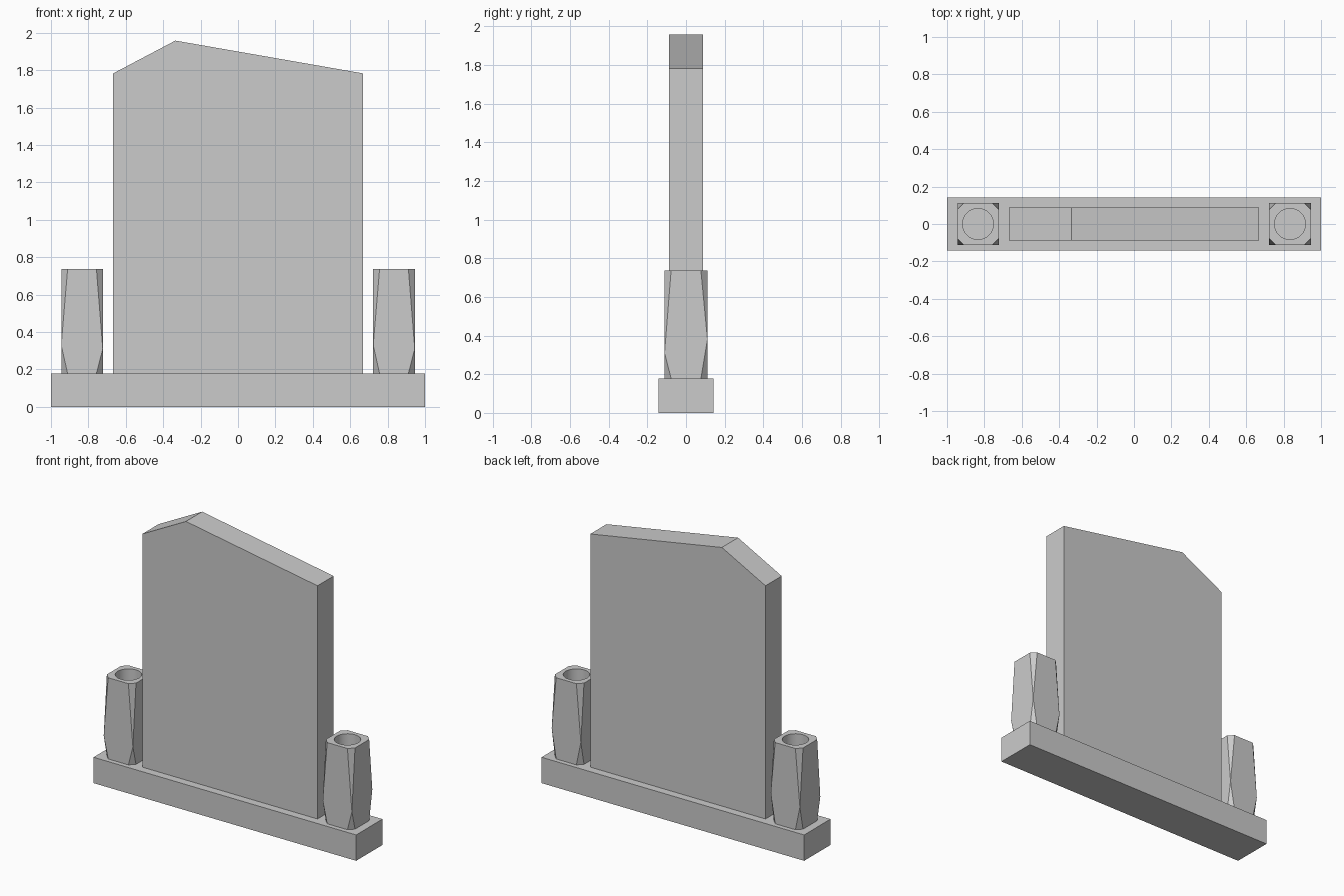
import bpy
from math import radians

if "Cube" in bpy.data.objects:
    bpy.data.objects.remove(bpy.data.objects["Cube"])


def make_object(name, verts, faces):
    mesh = bpy.data.meshes.new(name)
    mesh.from_pydata(verts, [], faces)
    mesh.update()
    obj = bpy.data.objects.new(name, mesh)
    bpy.context.collection.objects.link(obj)
    return obj


def extrude_profile(name, profile, half_depth):
    """Extrude an (x, z) outline, counter-clockwise from the front, along y."""
    n = len(profile)
    verts = [(x, y, z) for y in (-half_depth, half_depth) for x, z in profile]
    faces = [tuple(range(n)), tuple(range(2 * n - 1, n - 1, -1))]
    for i in range(n):
        j = (i + 1) % n
        faces.append((j, i, n + i, n + j))
    return make_object(name, verts, faces)


BASE_TOP = 0.178

# Plinth
extrude_profile("plinth", [(-1, 0), (1, 0), (1, BASE_TOP), (-1, BASE_TOP)], 0.143)

# Upright slab with an off-centre peak
extrude_profile("headstone", [(-0.667, BASE_TOP), (0.667, BASE_TOP), (0.667, 1.783),
                              (-0.335, 1.958), (-0.667, 1.783)], 0.088)


def make_vase(name, cx):
    """Square block whose corners are cut to long triangles meeting at one point."""
    w, c, top, floor = 0.111, 0.034, 0.737, 0.22
    corners = [(-1, -1), (1, -1), (1, 1), (-1, 1)]
    waist = [0.33, 0.31, 0.38, 0.34]
    verts = []
    for i, (sx, sy) in enumerate(corners):
        a = (sx * w, sy * (w - c))
        b = (sx * (w - c), sy * w)
        if i % 2:
            a, b = b, a
        for z in (BASE_TOP, top):
            verts += [(cx + a[0], a[1], z), (cx + b[0], b[1], z)]
        verts.append((cx + sx * w, sy * w, waist[i]))
    faces = []
    for i in range(4):
        k, n = 5 * i, 5 * ((i + 1) % 4)
        faces.append((k, k + 1, k + 4))
        faces.append((k + 3, k + 2, k + 4))
        faces.append((k + 1, n, n + 4, n + 2, k + 3, k + 4))
    faces.append(tuple(5 * i + j for i in range(4) for j in (2, 3)))
    faces.append(tuple(5 * i + j for i in (3, 2, 1, 0) for j in (1, 0)))
    vase = make_object(name, verts, faces)

    # Round flower hole
    bpy.ops.mesh.primitive_cylinder_add(vertices=32, radius=0.083, depth=1,
                                        location=(cx, 0, floor + 0.5))
    cutter = bpy.context.object
    cutter.hide_render = True
    mod = vase.modifiers.new("hole", 'BOOLEAN')
    mod.operation = 'DIFFERENCE'
    mod.solver = 'EXACT'
    mod.object = cutter
    bpy.ops.object.select_all(action='DESELECT')
    bpy.context.view_layer.objects.active = vase
    vase.select_set(True)
    bpy.ops.object.modifier_apply(modifier=mod.name)
    bpy.data.objects.remove(cutter)
    bpy.ops.object.shade_smooth_by_angle(angle=radians(12))


# Pair of flower vases
make_vase("left_vase", -0.834)
make_vase("right_vase", 0.834)
